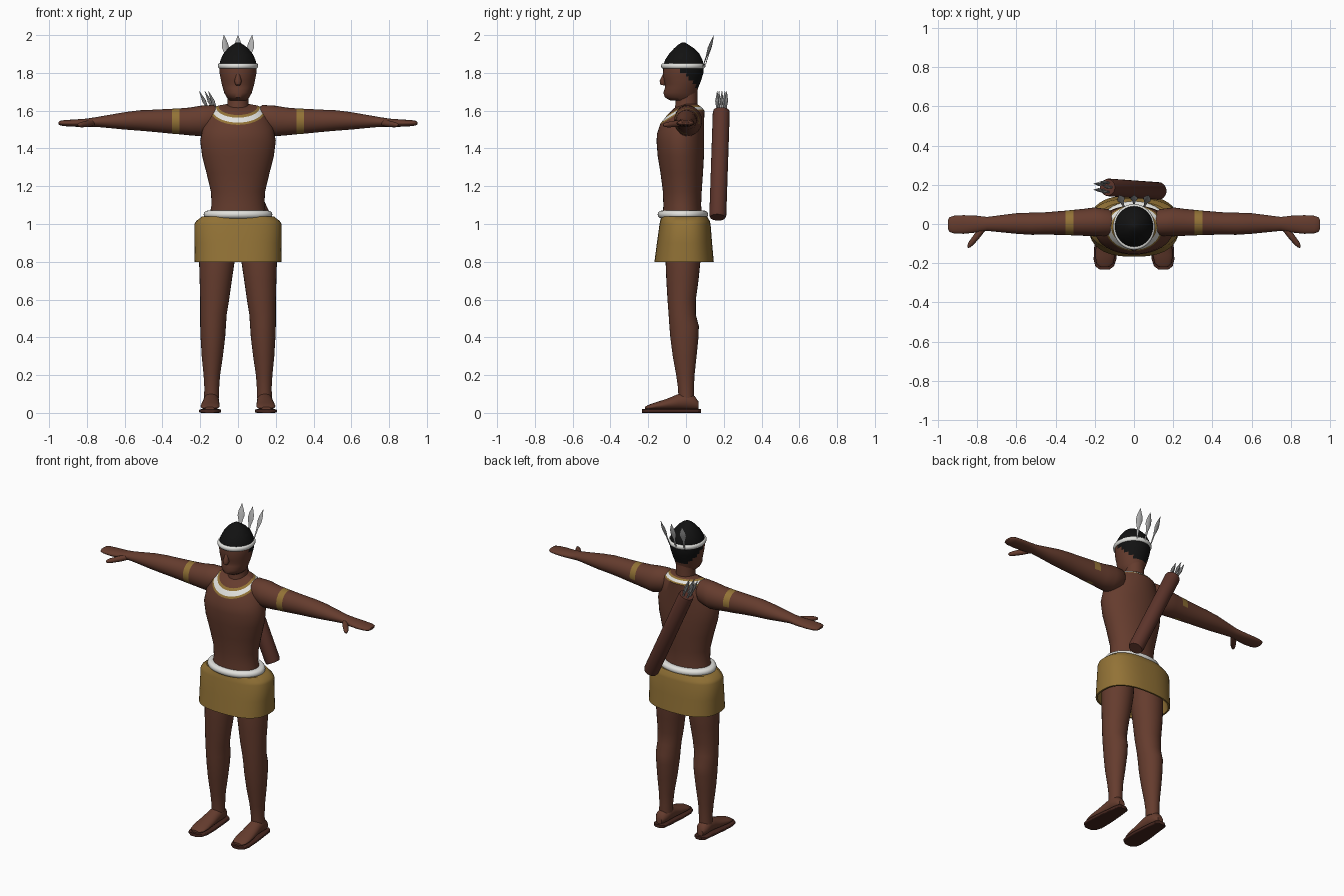
import bpy, bmesh, math
from mathutils import Vector

if "Cube" in bpy.data.objects:
    bpy.data.objects.remove(bpy.data.objects["Cube"])


def material(name, *rgb):
    mat = bpy.data.materials.new(name)
    mat.use_nodes = True
    mat.diffuse_color = (*rgb, 1)
    shader = next(n for n in mat.node_tree.nodes if n.type == "BSDF_PRINCIPLED")
    shader.inputs["Base Color"].default_value = (*rgb, 1)
    shader.inputs["Roughness"].default_value = 0.8
    return mat


skin = material("brown skin", .13, .045, .027)
leather = material("brown leather", .11, .035, .024)
sole_brown = material("dark sole brown", .06, .019, .013)
gold = material("ochre gold", .29, .17, .037)
white = material("off white", .75, .75, .72)
black = material("black hair", .006, .006, .006)
grey = material("feather grey", .42, .42, .42)

# How (u, v, height along the loft) maps to x, y, z
AXES = {"X": lambda u, v, h: (h, u, v),
        "Y": lambda u, v, h: (u, h, v),
        "Z": lambda u, v, h: (u, v, h)}


def loft(name, rings, mats, paint=None, axis="Z", power=2, sides=28, mirror=1):
    """Skin rounded rings given as (height, u min, u max, v min, v max, front drop)."""
    bm = bmesh.new()
    loops = []
    for h, u0, u1, v0, v1, *drop in rings:
        loop = []
        for i in range(sides):
            a = math.tau * i / sides
            c, s = (math.copysign(abs(f) ** (2 / power), f) for f in (math.cos(a), math.sin(a)))
            sag = drop[0] * min(0, s) if drop else 0
            x, y, z = AXES[axis]((u0 + u1) / 2 + (u1 - u0) / 2 * c,
                                 (v0 + v1) / 2 + (v1 - v0) / 2 * s, h + sag)
            loop.append(bm.verts.new((x * mirror, y, z)))
        loops.append(loop)
    for k, (low, high) in enumerate(zip(loops, loops[1:])):
        for i in range(sides):
            j = (i + 1) % sides
            face = bm.faces.new((low[i], low[j], high[j], high[i]))
            if paint:
                face.material_index = paint(k, face.calc_center_median())
    bm.faces.new(loops[0])
    top = bm.faces.new(loops[-1])
    if paint:
        top.material_index = paint(len(rings) - 1, top.calc_center_median())
    bmesh.ops.recalc_face_normals(bm, faces=bm.faces)
    mesh = bpy.data.meshes.new(name)
    bm.to_mesh(mesh)
    bm.free()
    for mat in mats:
        mesh.materials.append(mat)
    mesh.polygons.foreach_set("use_smooth", [True] * len(mesh.polygons))
    mesh.set_sharp_from_angle(angle=math.radians(40))
    obj = bpy.data.objects.new(name, mesh)
    bpy.context.collection.objects.link(obj)
    return obj


def spindle(name, start, end, profile, mat, flat=1, sides=12):
    """Turned shape from start to end; profile holds (fraction, radius)."""
    start, end = Vector(start), Vector(end)
    length = (end - start).length
    obj = loft(name, [(t * length, -r, r, -r * flat, r * flat) for t, r in profile],
               [mat], sides=sides)
    obj.location = start
    obj.rotation_mode = "QUATERNION"
    obj.rotation_quaternion = (end - start).to_track_quat("Z", "Y")
    return obj


def band(name, z, half, r, x, front, back, mat):
    """Rounded hoop around the body."""
    rings = []
    for i in range(9):
        a = math.pi * (i / 8 - .5)
        out = r * (math.cos(a) - 1)
        rings.append((z + half * math.sin(a), -x - out, x + out, front - out, back + out))
    return loft(name, rings, [mat], sides=40)


# Torso with the striped collar on its sloping top
def collar_paint(k, c):
    return {7: 1, 8: 2, 9: 1}.get(k, 0)


torso = [(1.0, .16, -.125, .09), (1.1, .14, -.12, .08), (1.17, .143, -.122, .083),
         (1.27, .167, -.135, .09), (1.36, .19, -.15, .095), (1.44, .2, -.156, .095),
         (1.52, .185, -.153, .095, .04), (1.6, .145, -.138, .098, .075),
         (1.607, .137, -.132, .092, .07), (1.62, .117, -.11, .08, .057),
         (1.627, .105, -.1, .07, .05), (1.635, .06, -.06, .06, .02)]
loft("torso", [(z, -x, x, *rest) for z, x, *rest in torso], [skin, gold, white],
     collar_paint, sides=40)

# Neck and head, with the hair painted on the crown and nape
loft("neck", [(1.58, -.065, .065, -.065, .065), (1.64, -.055, .055, -.055, .06),
              (1.74, -.055, .055, -.05, .06)], [skin])


def hair_paint(k, c):
    nape = c.z > 1.71 and c.y > (1.785 - c.z) * .95
    return int(c.z > 1.835 or nape)


head = [(1.655, .045, -.085, .045), (1.67, .06, -.112, .05), (1.695, .073, -.12, .058),
        (1.72, .08, -.112, .064), (1.74, .086, -.112, .072), (1.76, .09, -.117, .08),
        (1.78, .094, -.12, .086), (1.8, .098, -.121, .092), (1.84, .1, -.12, .093),
        (1.87, .092, -.11, .087), (1.9, .078, -.09, .072), (1.93, .054, -.063, .042),
        (1.95, .028, -.04, .012), (1.962, .006, -.02, -.008)]
loft("head", [(z, -x, x, f, b) for z, x, f, b in head], [skin, black], hair_paint, sides=40)
spindle("nose", (0, -.108, 1.815), (0, -.124, 1.735),
        [(0, .004), (.4, .012), (.75, .02), (1, .012)], skin)

# Headband and its three feathers
band("headband", 1.837, .014, .01, .107, -.132, .102, white)
for label, x in (("right", -1), ("middle", 0), ("left", 1)):
    spindle(label + "_feather", (x * .052, .1 - abs(x) * .012, 1.83), (x * .075, .148, 2),
            [(0, .004), (.35, .008), (.6, .02), (.75, .017), (1, .001)], grey, .3, 8)

# Skirt with an inner lining, and the belt on top
loft("skirt", [(.95, -.2, .2, -.12, .11), (.8, -.22, .22, -.157, .137),
               (.8, -.23, .23, -.167, .147), (.9, -.23, .23, -.154, .138),
               (1, -.23, .23, -.14, .13), (1.015, -.222, .222, -.137, .126),
               (1.04, -.19, .19, -.13, .112)], [gold], power=2.5, sides=48)
band("belt", 1.05, .021, .021, .182, -.15, .117, white)

# Limbs, built once and mirrored
leg = [(.08, .1, .18, -.04, .042), (.13, .1, .178, -.042, .042), (.2, .095, .182, -.052, .045),
       (.3, .08, .192, -.07, .056), (.4, .068, .198, -.083, .066), (.46, .064, .2, -.088, .068),
       (.52, .06, .2, -.092, .052), (.6, .047, .2, -.098, .052), (.7, .033, .203, -.104, .066),
       (.8, .018, .206, -.108, .076), (.95, .008, .2, -.1, .08)]
foot = [(.066, .125, .165, .018, .06), (.045, .108, .18, .016, .09), (.0, .1, .183, .016, .11),
        (-.04, .1, .185, .016, .1), (-.1, .098, .193, .016, .075), (-.16, .097, .198, .016, .056),
        (-.2, .105, .192, .016, .042), (-.217, .125, .175, .018, .032)]
sole = [(.08, .125, .165, 0, .02), (.065, .105, .182, 0, .02), (0, .098, .19, 0, .02),
        (-.1, .09, .202, 0, .02), (-.18, .09, .206, 0, .02), (-.215, .102, .198, 0, .02),
        (-.232, .125, .175, 0, .02)]
arm = [(.1, -.04, .05, 1.52, 1.61), (.13, -.06, .075, 1.485, 1.63),
       (.2, -.063, .085, 1.465, 1.626), (.26, -.06, .077, 1.47, 1.616),
       (.31, -.058, .072, 1.475, 1.612), (.35, -.056, .068, 1.478, 1.61),
       (.45, -.054, .06, 1.488, 1.605), (.52, -.055, .058, 1.494, 1.602),
       (.6, -.05, .055, 1.5, 1.592), (.68, -.042, .045, 1.508, 1.578),
       (.75, -.035, .036, 1.514, 1.566), (.8, -.043, .042, 1.514, 1.558),
       (.87, -.05, .045, 1.515, 1.553), (.92, -.048, .042, 1.518, 1.55),
       (.942, -.04, .034, 1.522, 1.546), (.95, -.025, .02, 1.528, 1.54)]


def armband_paint(k, c):
    underside_gap = c.z < 1.53 and c.y > 0
    return int(k == 4 and not underside_gap)


for label, s in (("left", 1), ("right", -1)):
    loft(label + "_leg", leg, [skin], mirror=s)
    loft(label + "_foot", foot, [skin], axis="Y", mirror=s)
    loft(label + "_sole", sole, [sole_brown], axis="Y", power=6, mirror=s)
    loft(label + "_arm", arm, [skin, gold], armband_paint, axis="X", mirror=s)
    spindle(label + "_thumb", (s * .765, -.015, 1.535), (s * .848, -.12, 1.523),
            [(0, .016), (.4, .017), (.8, .014), (.95, .009), (1, .003)], skin)

# Quiver slung across the back, with a bundle of arrows
bottom, top = Vector((.13, .168, 1.035)), Vector((-.135, .187, 1.6))
spindle("quiver", bottom, top, [(0, .04), (.02, .045), (.98, .045), (1, .042)], leather, sides=24)
along = (top - bottom).normalized()
for i in range(5):
    a = math.tau * i / 5
    offset = Vector((math.cos(a), math.sin(a), 0)) * .024
    spindle(f"arrow_{i + 1}", top + offset - along * .03, top + offset * 1.1 + along * .115,
            [(0, .005), (.4, .006), (.6, .01), (1, .001)], grey, sides=8)
